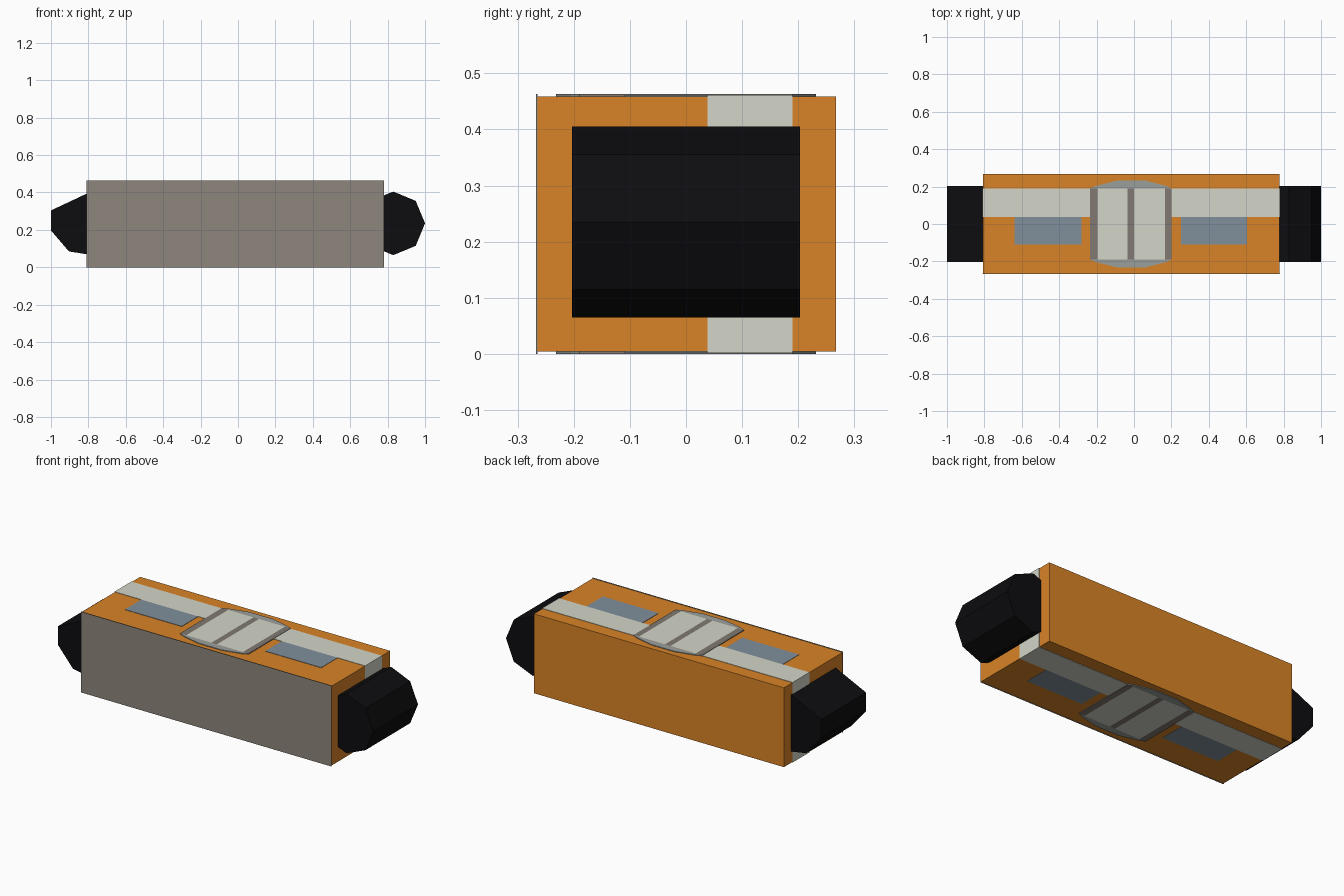
import bpy, math

if "Cube" in bpy.data.objects:
    bpy.data.objects.remove(bpy.data.objects["Cube"])

X0, X1, Y, H = -0.81, 0.78, 0.267, 0.463   # hull limits
E = 0.002                                  # paint thickness


def material(name, rgb):
    m = bpy.data.materials.new(name)
    m.diffuse_color = (*rgb, 1)
    m.use_nodes = True
    m.node_tree.nodes["Principled BSDF"].inputs["Base Color"].default_value = m.diffuse_color
    return m


ORANGE = material("orange", (0.70, 0.23, 0.02))
PALE = material("pale", (0.66, 0.67, 0.58))
BLUE = material("blue_grey", (0.22, 0.28, 0.33))
BAR = material("bar_grey", (0.22, 0.19, 0.17))
FRONT = material("front_grey", (0.27, 0.24, 0.20))
TRIM = material("trim_grey", (0.33, 0.35, 0.33))
BLACK = material("black", (0.004, 0.004, 0.005))


def prism(name, outline, lo, hi, mat, axis="z"):
    """Extrude an outline along z (outline is x,y) or y (outline is x,z)."""
    n = len(outline)
    put = (lambda a, b, t: (a, b, t)) if axis == "z" else (lambda a, b, t: (a, t, b))
    verts = [put(a, b, t) for t in (lo, hi) for a, b in outline]
    faces = [tuple(reversed(range(n))), tuple(range(n, 2 * n))]
    faces += [(i, (i + 1) % n, n + (i + 1) % n, n + i) for i in range(n)]
    if axis == "y":
        faces = [f[::-1] for f in faces]
    me = bpy.data.meshes.new(name)
    me.from_pydata(verts, [], faces)
    me.materials.append(mat)
    ob = bpy.data.objects.new(name, me)
    bpy.context.collection.objects.link(ob)
    return ob


def block(name, x0, x1, y0, y1, z0, z1, mat):
    return prism(name, [(x0, y0), (x1, y0), (x1, y1), (x0, y1)], z0, z1, mat)


# Hull and its grey front plate
block("hull", X0 + E, X1 - E, -Y + E, Y, 2 * E, H - 2 * E, ORANGE)
block("front_plate", X0, X1, -Y, -Y + E, 0, H, FRONT)

# Stripe wrapping top, ends and underside
block("stripe", X0, X1, 0.038, 0.19, E, H - E, PALE)

# Rollers at both ends
right = [(0.83 + 0.17 * math.cos(i * math.pi / 4),
          0.235 + 0.17 * math.sin(i * math.pi / 4)) for i in range(8)]
left = [(-1.0, 0.304), (-1.0, 0.197), (-0.904, 0.085), (-0.78, 0.065),
        (-0.69, 0.15), (-0.67, 0.25), (-0.71, 0.36), (-0.80, 0.398)]
prism("right_roller", right[::1], -0.203, 0.203, BLACK, "y")
prism("left_roller", left, -0.203, 0.203, BLACK, "y")

# Details repeated on the top and the underside
for side, z0, z1 in (("top", H - 0.02, H), ("bottom", 0, 0.02)):
    # window panels
    for label, a, b in (("left", -0.64, -0.28), ("right", 0.25, 0.605)):
        block(f"{side}_{label}_window", a, b, -0.11, 0.038, z0 + E, z1 - E, BLUE)
    # hatch bars and plates
    for i, (a, b) in enumerate([(-0.235, -0.195), (-0.035, 0.0), (0.165, 0.20)]):
        block(f"{side}_hatch_bar_{i + 1}", a, b, -0.19, 0.19, z0, z1, BAR)
    for i, (a, b) in enumerate([(-0.195, -0.035), (0.0, 0.165)]):
        block(f"{side}_hatch_plate_{i + 1}", a, b, -0.19, 0.19, z0, z1, PALE)
    # chamfered trim at the hatch ends
    trim = [(-0.235, 0.19), (0.20, 0.19), (0.17, 0.205), (0.06, 0.232),
            (-0.09, 0.232), (-0.20, 0.205)]
    prism(f"{side}_hatch_trim_back", trim, z0, z1, TRIM)
    prism(f"{side}_hatch_trim_front", [(x, -y) for x, y in trim[::-1]], z0, z1, TRIM)

# Consistent outward normals
import bmesh
for ob in bpy.data.objects:
    bm = bmesh.new()
    bm.from_mesh(ob.data)
    bmesh.ops.recalc_face_normals(bm, faces=bm.faces)
    bm.to_mesh(ob.data)
    bm.free()
